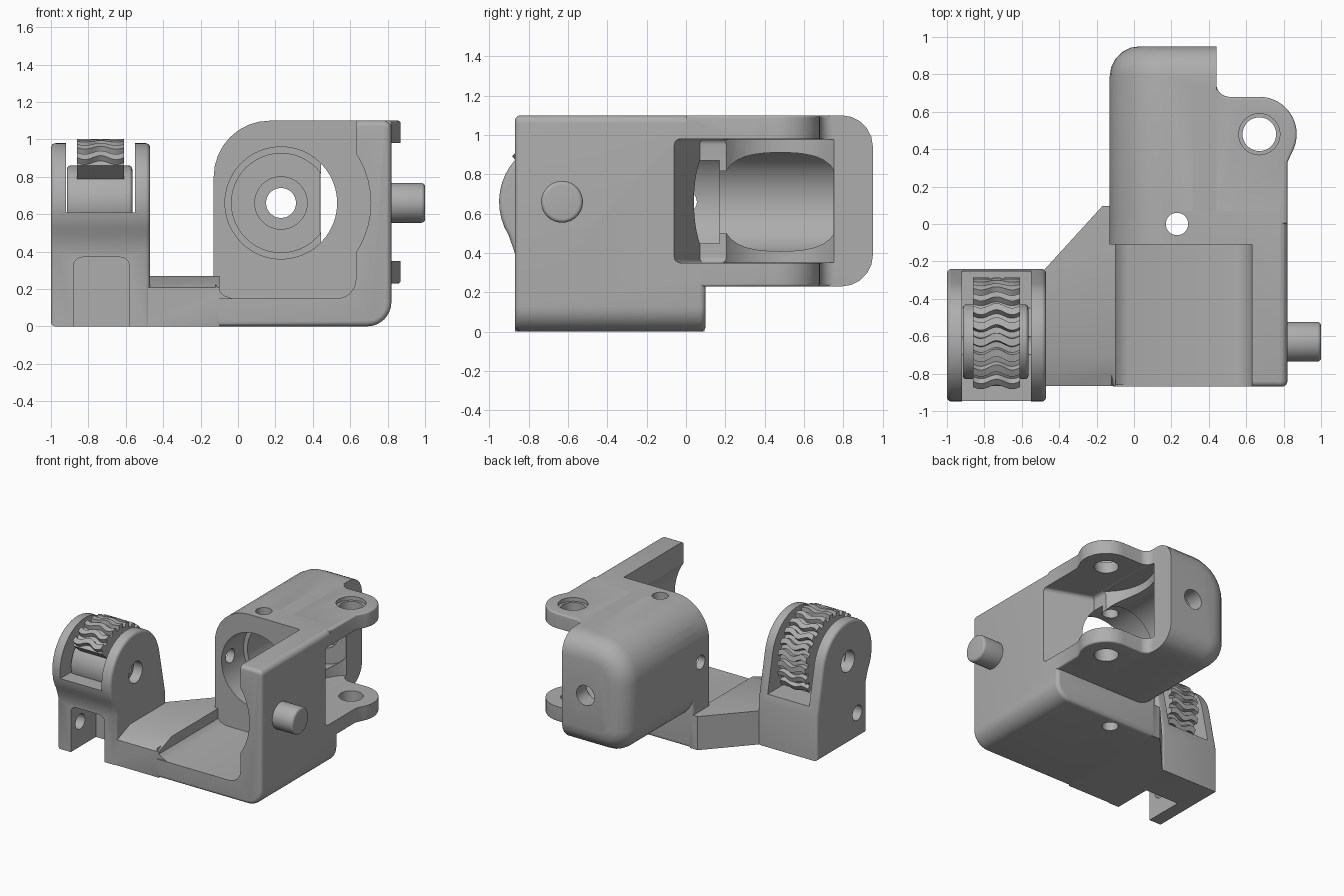
import bpy, bmesh, math
from mathutils import Vector

cube = bpy.data.objects.get("Cube")
if cube:
    bpy.data.objects.remove(cube, do_unlink=True)

grey = bpy.data.materials.new("plain_grey")
grey.use_nodes = True
grey.diffuse_color = (0.42, 0.42, 0.42, 1)
grey.node_tree.nodes["Principled BSDF"].inputs["Base Color"].default_value = (0.42, 0.42, 0.42, 1)


def rounded(corners, steps=8):
    """Outline from (a, b, radius) corners; a missing radius means sharp."""
    out = []
    n = len(corners)
    for i, c in enumerate(corners):
        p = Vector(c[:2])
        r = c[2] if len(c) > 2 else 0
        if not r:
            out.append(tuple(p))
            continue
        u = (Vector(corners[i - 1][:2]) - p).normalized()
        v = (Vector(corners[(i + 1) % n][:2]) - p).normalized()
        half = u.angle(v) / 2
        mid = p + (u + v).normalized() * (r / math.sin(half))
        d0 = p + u * (r / math.tan(half)) - mid
        turn = d0.angle_signed(p + v * (r / math.tan(half)) - mid)
        for k in range(steps + 1):
            t = -turn * k / steps
            out.append((mid.x + d0.x * math.cos(t) - d0.y * math.sin(t),
                        mid.y + d0.x * math.sin(t) + d0.y * math.cos(t)))
    return out


def arc(a, b, r, start, end, steps=24):
    angles = [math.radians(start + (end - start) * k / steps) for k in range(steps + 1)]
    return [(a + r * math.cos(t), b + r * math.sin(t)) for t in angles]


def finish(name, bm):
    bmesh.ops.recalc_face_normals(bm, faces=bm.faces)
    mesh = bpy.data.meshes.new(name)
    bm.to_mesh(mesh)
    bm.free()
    mesh.materials.append(grey)
    obj = bpy.data.objects.new(name, mesh)
    bpy.context.collection.objects.link(obj)
    return obj


def prism(name, axis, outline, lo, hi, bevel=0, pick=None):
    """Extrude an outline along an axis and round the chosen cap edges."""
    place = {"x": lambda a, b, t: (t, a, b), "y": lambda a, b, t: (a, t, b),
             "z": lambda a, b, t: (a, b, t)}[axis]
    bm = bmesh.new()
    caps = [[bm.verts.new(place(a, b, t)) for a, b in outline] for t in (lo, hi)]
    faces = [bm.faces.new(c) for c in caps]
    n = len(outline)
    for i in range(n):
        j = (i + 1) % n
        bm.faces.new((caps[0][i], caps[0][j], caps[1][j], caps[1][i]))
    if bevel:
        bmesh.ops.recalc_face_normals(bm, faces=bm.faces)
        edges = [e for f in faces for e in f.edges if pick is None or pick(e)]
        bmesh.ops.bevel(bm, geom=edges, offset=bevel, segments=5, profile=0.5,
                        affect="EDGES", clamp_overlap=True)
    return finish(name, bm)


def rod(name, axis, a, b, r, lo, hi, bevel=0):
    return prism(name, axis, arc(a, b, r, 0, 360 - 7.5, 47), lo, hi, bevel)


def boolean(obj, operation, *tools):
    for tool in tools:
        tool.hide_render = True
        mod = obj.modifiers.new("cut", "BOOLEAN")
        mod.operation, mod.solver, mod.object = operation, "EXACT", tool
        graph = bpy.context.evaluated_depsgraph_get()
        mesh = bpy.data.meshes.new_from_object(obj.evaluated_get(graph))
        obj.modifiers.clear()
        obj.data = mesh
        bpy.data.objects.remove(tool, do_unlink=True)


# Front frame with open tray and side wall
BX, BZ = 0.23, 0.66      # bore axis
body = prism("housing", "y", rounded([(-0.13, 0), (0.82, 0, 0.13), (0.82, 1.1, 0.04),
             (-0.13, 1.1, 0.3)]), -0.87, 0.1, 0.03)
boolean(body, "DIFFERENCE",
        prism("tray", "y", rounded([(-0.25, 0.15), (0.63, 0.15, 0.1), (0.63, 1.3), (-0.25, 1.3)]),
              -1.1, -0.11),
        rod("wall_scoop", "y", BX, BZ, 0.48, -1.1, -0.11))

# Barrel housing, hinge lugs, arm plate and tray lip
barrel = prism("barrel", "y", rounded([(-0.13, 0.23, 0.2), (0.44, 0.23), (0.44, 1.1),
               (-0.13, 1.1, 0.3)]), -0.06, 0.95, 0.16,
               lambda e: all(v.co.y > 0.9 for v in e.verts)
               and not all(v.co.x > 0.43 for v in e.verts))
lug_outline = ([(0.3, 0.0), (0.82, 0.0), (0.82, 0.33)] + arc(0.67, 0.48, 0.2, -25, 90, 16)
               + arc(0.51, 0.75, 0.07, 270, 180, 8) + [(0.3, 0.75)])
lugs = prism("lugs", "z", lug_outline, 0.23, 1.1, 0.02)
arm = prism("arm", "z", [(-0.55, -0.865), (-0.1, -0.865), (-0.1, -0.1), (-0.1, 0.095),
            (-0.17, 0.095), (-0.48, -0.245), (-0.55, -0.245)], 0, 0.27)
boolean(arm, "DIFFERENCE", prism("slope", "x", [(-1, 0.2), (-0.87, 0.205), (-0.7, 0.27),
        (-0.7, 0.4), (-1, 0.4)], -1, 0.3))
lip = prism("lip", "y", [(-0.12, 0.08), (-0.12, 0.23), (-0.1, 0.19), (-0.075, 0.165),
            (-0.03, 0.149), (-0.03, 0.08)], -0.86, -0.05)
boolean(body, "UNION", barrel, lugs, arm, lip)

# Hinge window, swing clearance, stepped bore and drilled holes
boolean(body, "DIFFERENCE",
        prism("window", "z", [(0.443, 0.07), (0.82, -0.06), (1.1, -0.06), (1.1, 1.1),
              (0.443, 1.1)], 0.35, 0.98, 0.03),
        rod("swing_clearance", "z", 0.67, 0.48, 0.357, 0.352, 0.978),
        rod("bore_mouth", "y", BX, BZ, 0.3, -0.3, 0.17),
        rod("bore", "y", BX, BZ, 0.265, 0.1, 0.75),
        rod("bore_step", "y", BX, BZ, 0.14, 0.6, 0.82),
        rod("back_hole", "y", BX, BZ, 0.08, 0.6, 1.2),
        rod("hinge_hole", "z", 0.67, 0.48, 0.09, 0.1, 1.3),
        rod("hinge_countersink", "z", 0.67, 0.48, 0.11, 1.07, 1.3),
        rod("top_hole", "z", BX, 0, 0.06, -0.2, 1.3),
        rod("side_hole", "x", 0, BZ, 0.055, -0.4, 0.1))

# Wheel bracket: arched cheeks on a solid foot
AY, AZ = -0.63, 0.66     # wheel axis
bracket = prism("wheel_bracket", "x", [(-0.24, 0), (-0.24, 0.36)] + arc(AY, AZ, 0.32, 12, 212)
                + [(-0.87, 0.4), (-0.87, 0)], -1, -0.47, 0.025)
boolean(bracket, "DIFFERENCE",
        prism("wheel_gap", "x", [(-1.1, 0.61), (AY, 0.61), (-0.45, 0.42), (0, 0.42), (0, 1.2),
              (-1.1, 1.2)], -0.92, -0.55),
        prism("foot_slot", "y", rounded([(-0.88, -0.1), (-0.58, -0.1), (-0.58, 0.37, 0.05),
              (-0.88, 0.37, 0.05)]), -1.1, -0.55),
        rod("axle_hole", "x", AY, AZ, 0.085, -1.2, -0.3),
        rod("foot_hole", "x", -0.75, 0.2, 0.06, -1.2, -0.8))

# Thumb wheel: hub, rim sector and wavy grips
hub = rod("wheel_hub", "x", AY, AZ, 0.2, -0.915, -0.565, 0.02)
rim = prism("wheel_rim", "x", arc(AY, AZ, 0.31, -35, 140) + arc(AY, AZ, 0.15, 140, -35),
            -0.86, -0.61)
boolean(hub, "DIFFERENCE", rod("hub_hole", "x", AY, AZ, 0.085, -1.2, -0.3))

bm = bmesh.new()
SPANS = 16
for k in range(12):
    rings = []
    for i in range(SPANS + 1):
        x = -0.86 + 0.25 * i / SPANS
        mid = math.radians(-28 + 14.5 * k) + 0.045 * math.sin(3 * math.pi * i / SPANS)
        rings.append([bm.verts.new((x, AY + r * math.cos(mid + w), AZ + r * math.sin(mid + w)))
                      for r, w in ((0.29, -0.09), (0.343, -0.06), (0.343, 0.06), (0.29, 0.09))])
    for p, q in zip(rings, rings[1:]):
        for j in range(4):
            bm.faces.new((p[j], p[j - 1], q[j - 1], q[j]))
    bm.faces.new(rings[0])
    bm.faces.new(rings[-1])
grips = finish("wheel_grips", bm)

# Side pin
pin = rod("side_pin", "x", AY, AZ, 0.106, 0.78, 1.0, 0.02)

# Smooth rounds, keep edges sharp
for obj in (body, bracket, hub, rim, grips, pin):
    bpy.ops.object.select_all(action="DESELECT")
    obj.select_set(True)
    bpy.context.view_layer.objects.active = obj
    bpy.ops.object.shade_smooth_by_angle(angle=math.radians(30))
